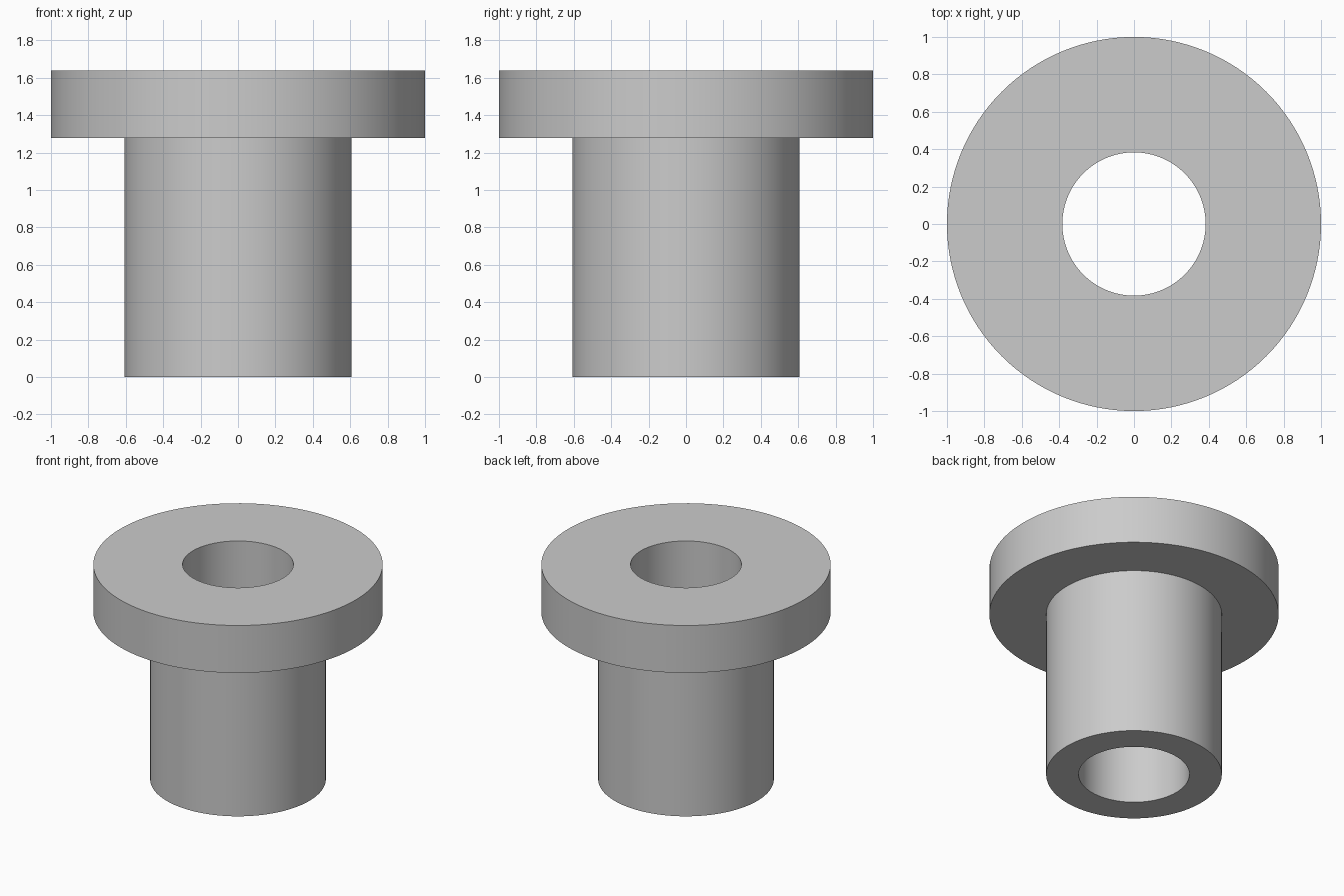
import bpy
import bmesh
from math import tau
from mathutils import Matrix, Vector

cube = bpy.data.objects.get("Cube")
if cube:
    bpy.data.objects.remove(cube, do_unlink=True)

SEGMENTS = 128
BORE, SHAFT, FLANGE = 0.383, 0.607, 1.0
SHOULDER, TOP = 1.277, 1.639

# Plain grey finish
grey = bpy.data.materials.new("plain grey")
grey.use_nodes = True
colour = (0.6, 0.6, 0.6, 1)
grey.diffuse_color = colour
grey.node_tree.nodes["Principled BSDF"].inputs["Base Color"].default_value = colour

# Closed half section: bore, underside, shaft, shoulder, flange rim, top
profile = [(BORE, 0), (SHAFT, 0), (SHAFT, SHOULDER),
           (FLANGE, SHOULDER), (FLANGE, TOP), (BORE, TOP)]

# Revolve the section around the vertical axis
bm = bmesh.new()
rings = []
for i in range(SEGMENTS):
    turn = Matrix.Rotation(tau * i / SEGMENTS, 3, "Z")
    rings.append([bm.verts.new(turn @ Vector((r, 0, z))) for r, z in profile])
for i, ring in enumerate(rings):
    following = rings[(i + 1) % SEGMENTS]
    for j in range(len(profile)):
        k = (j + 1) % len(profile)
        bm.faces.new((ring[j], following[j], following[k], ring[k]))
bmesh.ops.recalc_face_normals(bm, faces=bm.faces)

mesh = bpy.data.meshes.new("flanged_bushing")
bm.to_mesh(mesh)
bm.free()
mesh.materials.append(grey)
bushing = bpy.data.objects.new("flanged_bushing", mesh)
bpy.context.collection.objects.link(bushing)

# Smooth curved walls with crisp rims
bpy.ops.object.select_all(action="DESELECT")
bushing.select_set(True)
bpy.context.view_layer.objects.active = bushing
bpy.ops.object.shade_smooth_by_angle(angle=0.5)
